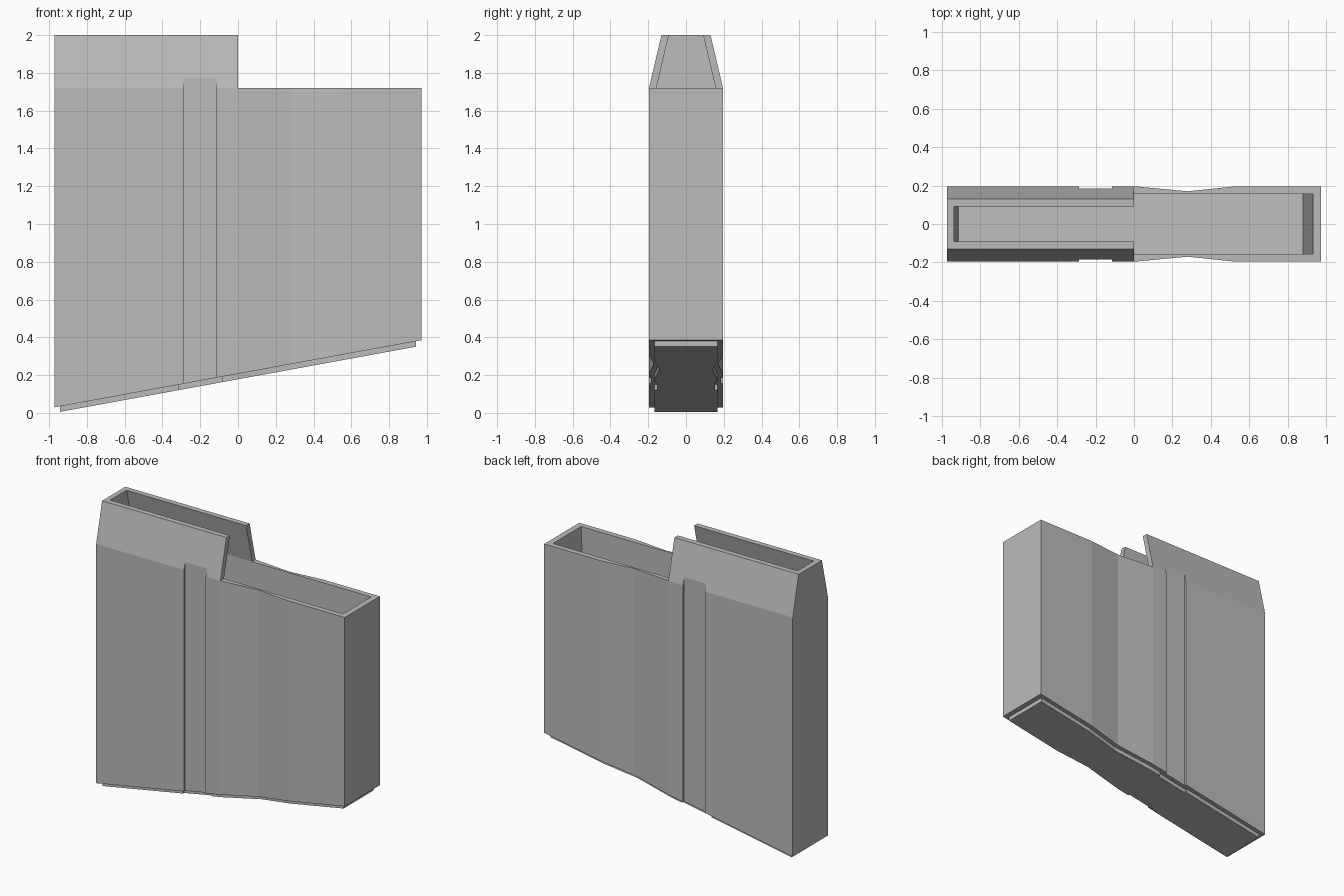
import bpy

if "Cube" in bpy.data.objects:
    bpy.data.objects.remove(bpy.data.objects["Cube"])

END, HALF, SHOULDER, TOP = 0.972, 0.196, 1.72, 2.0

grey = bpy.data.materials.new("plain_grey")
grey.use_nodes = True
grey.diffuse_color = (0.5, 0.5, 0.5, 1)
grey.node_tree.nodes["Principled BSDF"].inputs["Base Color"].default_value = (0.5, 0.5, 0.5, 1)


def loft(name, rings):
    """Closed solid through rings of equal point count."""
    n = len(rings[0])
    verts = [p for ring in rings for p in ring]
    faces = [list(range(n))[::-1], list(range(len(verts) - n, len(verts)))]
    for r in range(len(rings) - 1):
        a, b = r * n, (r + 1) * n
        faces += [(a + i, a + (i + 1) % n, b + (i + 1) % n, b + i) for i in range(n)]
    mesh = bpy.data.meshes.new(name)
    mesh.from_pydata(verts, [], faces)
    mesh.materials.append(grey)
    obj = bpy.data.objects.new(name, mesh)
    bpy.context.collection.objects.link(obj)
    # consistent outward normals
    bpy.context.view_layer.objects.active = obj
    bpy.ops.object.select_all(action='DESELECT')
    obj.select_set(True)
    bpy.ops.object.mode_set(mode='EDIT')
    bpy.ops.mesh.select_all(action='SELECT')
    bpy.ops.mesh.normals_make_consistent(inside=False)
    bpy.ops.object.mode_set(mode='OBJECT')
    return obj


def cut(obj, cutter):
    mod = obj.modifiers.new("cut", 'BOOLEAN')
    mod.operation, mod.solver, mod.object = 'DIFFERENCE', 'EXACT', cutter
    bpy.context.view_layer.objects.active = obj
    bpy.ops.object.modifier_apply(modifier=mod.name)
    bpy.data.objects.remove(cutter)


def outline(inset):
    """Plan outline with a rib groove and a shallow dent on both sides."""
    w, g = HALF - inset, HALF - inset - 0.012
    side = [(-END + inset, w), (-0.285 - inset, w), (-0.285 - inset, g),
            (-0.115 + inset, g), (-0.115 + inset, w), (0, w),
            (0.28, w - 0.026), (0.53, w), (END - inset, w)]
    return [(x, -y) for x, y in side] + side[::-1]


def slope(x):
    return 0.207 + 0.183 * x


def rect(x0, x1, w, z):
    return [(x, y, z(x) if callable(z) else z)
            for x, y in ((x0, -w), (x1, -w), (x1, w), (x0, w))]


# Casing with slanted bottom
plan = outline(0)
casing = loft("casing", [[(x, y, slope(x)) for x, y in plan],
                         [(x, y, TOP) for x, y in plan]])

# Open half beside the feed lips
cut(casing, loft("step_cutter", [rect(0, 1.2, 0.5, SHOULDER), rect(0, 1.2, 0.5, 2.3)]))

# Tapered outer faces of the lips
lean = (HALF - 0.13) / (TOP - SHOULDER)
for s in (-1, 1):
    section = [(s * HALF, SHOULDER), (s * (HALF - lean * 0.4), SHOULDER + 0.4),
               (s * 0.5, SHOULDER + 0.4), (s * 0.5, SHOULDER)]
    cut(casing, loft("taper_cutter", [[(x, y, z) for y, z in section] for x in (-1.2, 0.1)]))

# Hollow interior, narrowing between the lips
cut(casing, loft("cavity_cutter", [
    rect(-0.91, 0.88, 0.157, lambda x: slope(x) + 0.04),
    rect(-0.932, 0.93, 0.157, SHOULDER),
    rect(-0.936, 0.94, 0.157 - lean * 0.3, SHOULDER + 0.3)]))

# Floor plate under the casing
plan = outline(0.03)
floor_plate = loft("floor_plate", [[(x, y, slope(x) - 0.029) for x, y in plan],
                                   [(x, y, slope(x) + 0.002) for x, y in plan]])
